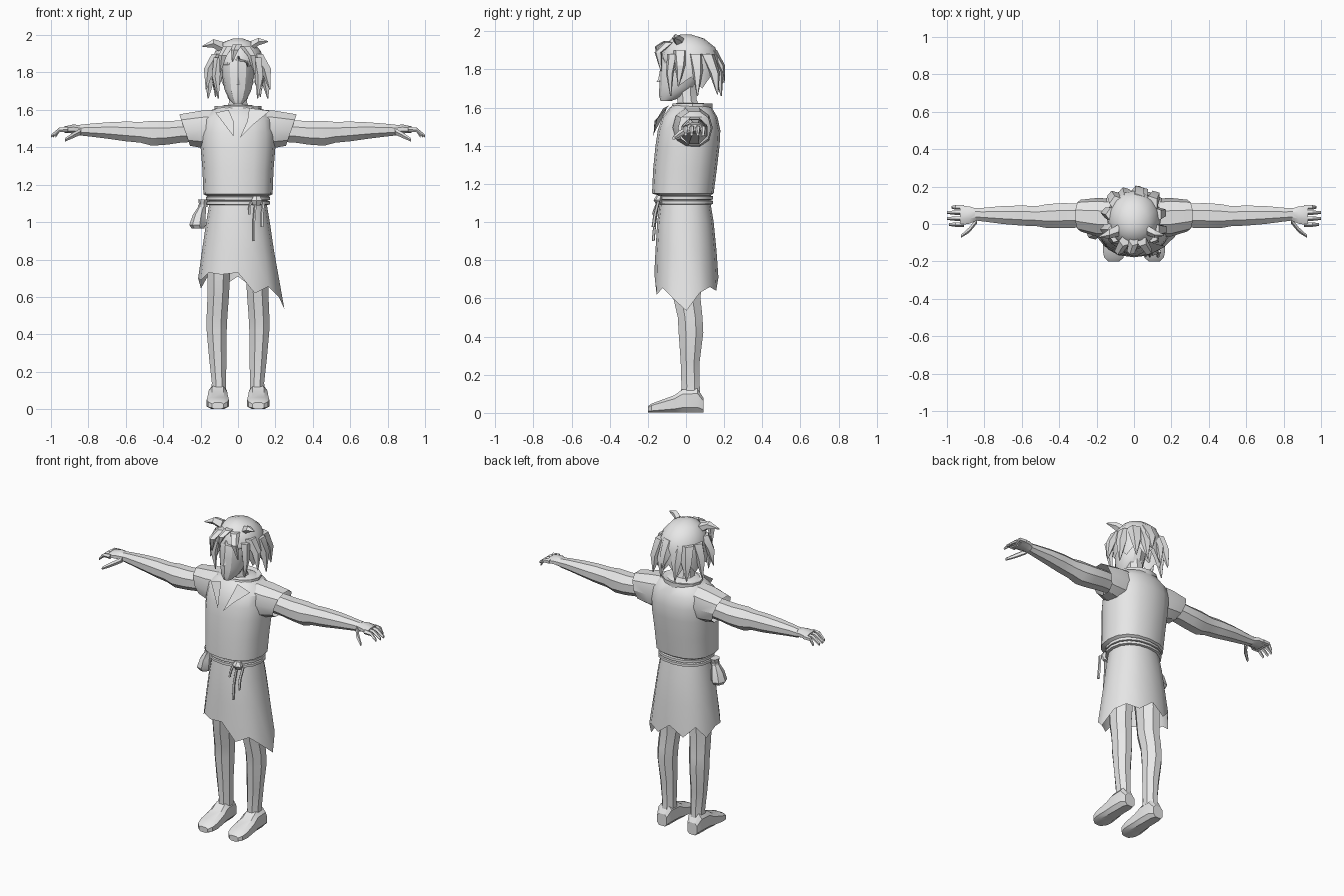
import bpy, bmesh, math
from mathutils import Vector

grey = bpy.data.materials.new("clay grey")
grey.diffuse_color = (0.8, 0.8, 0.8, 1)


def finish(name, bm, angle=30):
    bmesh.ops.recalc_face_normals(bm, faces=bm.faces)
    me = bpy.data.meshes.new(name)
    bm.to_mesh(me)
    bm.free()
    me.materials.append(grey)
    ob = bpy.data.objects.new(name, me)
    bpy.context.collection.objects.link(ob)
    bpy.ops.object.select_all(action='DESELECT')
    ob.select_set(True)
    bpy.context.view_layer.objects.active = ob
    bpy.ops.object.shade_smooth_by_angle(angle=math.radians(angle))
    return ob


def skin(name, rings, caps=(True, True), angle=30):
    """Bridge a list of equally sized point rings."""
    bm = bmesh.new()
    vs = [[bm.verts.new(p) for p in r] for r in rings]
    n = len(vs[0])
    for a, b in zip(vs, vs[1:]):
        for i in range(n):
            j = (i + 1) % n
            bm.faces.new((a[i], a[j], b[j], b[i]))
    if caps[0]:
        bm.faces.new(vs[0])
    if caps[1]:
        bm.faces.new(vs[-1])
    return finish(name, bm, angle)


def ring(c, ra, rb, axis='z', n=8, power=1.0, skew=0.0, turn=0.0):
    """Oval ring; power below 1 makes it boxier, skew leans an x ring."""
    pts = []
    for i in range(n):
        t = 2 * math.pi * (i + turn) / n
        u, v = [math.copysign(abs(f) ** power, f) if abs(f) > 1e-6 else 0
                for f in (math.cos(t), math.sin(t))]
        off = {'z': (ra * u, rb * v, 0), 'x': (skew * v, ra * u, rb * v),
               'y': (ra * u, 0, rb * v)}[axis]
        pts.append(Vector(c) + Vector(off))
    return pts


def tube(name, secs, axis='z', n=8, power=1.0, caps=(True, True), turn=0.5):
    """Sections are (x, y, z, radius a, radius b)."""
    return skin(name, [ring(s[:3], s[3], s[4], axis, n, power, 0, turn) for s in secs], caps)


def plate(name, pts):
    bm = bmesh.new()
    bm.faces.new([bm.verts.new(p) for p in pts])
    return finish(name, bm)


# tunic body: z, half width, front y, back y
body = [(1.10, .155, -.13, .125), (1.14, .165, -.145, .13), (1.15, .185, -.178, .145),
        (1.28, .19, -.172, .162), (1.40, .2, -.16, .176), (1.48, .2, -.148, .18),
        (1.55, .19, -.125, .165), (1.60, .14, -.085, .135), (1.625, .075, -.05, .09)]
skin("tunic", [ring((0, (f + b) / 2, z), w, (b - f) / 2, n=16, power=.85) for z, w, f, b in body])

# neck and head
tube("neck", [(0, .02, 1.58, .075, .07), (0, .005, 1.64, .052, .055), (0, 0, 1.73, .05, .055)])
tube("head", [(0, -.105, 1.635, .026, .028), (0, -.075, 1.66, .05, .066),
              (0, -.045, 1.71, .073, .095), (0, -.035, 1.78, .084, .104),
              (0, -.03, 1.86, .085, .1), (0, -.02, 1.93, .06, .08)], n=12, turn=0)
tube("nose", [(0, -.14, 1.735, .013, .014), (0, -.135, 1.75, .011, .01), (0, -.13, 1.80, .005, .006)], n=4, turn=0)

# hair cap with a ragged lower edge, starting at +x and going round the back
hem = [1.76, 1.70, 1.77, 1.69, 1.75, 1.68, 1.77, 1.70, 1.76, 1.72, 1.84, 1.84, 1.89, 1.83, 1.85, 1.72]
cap = [ring((0, 0, 1.982), .025, .03, n=16), ring((0, .01, 1.962), .08, .085, n=16),
       ring((0, .018, 1.915), .122, .135, n=16), ring((0, .024, 1.86), .138, .153, n=16)]
edge = ring((0, .028, 0), .142, .155, n=16)
mid = [Vector((p.x * 1.02, p.y, 1.86 + (h - 1.86) * .5)) for p, h in zip(edge, hem)]
cap.append(mid)
cap.append([Vector((p.x * .97, p.y * .97, h)) for p, h in zip(edge, hem)])
skin("hair_cap", cap, (True, False), 40)

# loose locks: root, bend, tip, thickness
locks = [((-.08, -.03, 1.93), (-.13, -.05, 1.955), (-.19, -.07, 1.94), .035),
         ((.07, -.03, 1.94), (.11, -.05, 1.965), (.16, -.06, 1.965), .03),
         ((-.05, -.09, 1.94), (-.08, -.145, 1.89), (-.095, -.13, 1.80), .03),
         ((.04, -.09, 1.94), (.075, -.145, 1.89), (.09, -.13, 1.79), .03),
         ((.0, -.09, 1.95), (-.015, -.145, 1.92), (-.03, -.15, 1.86), .028)]
for s in (-1, 1):
    locks += [((s * .10, -.03, 1.90), (s * .15, -.03, 1.82), (s * .17, -.04, 1.71), .04),
              ((s * .10, -.07, 1.88), (s * .115, -.085, 1.78), (s * .105, -.08, 1.66), .03),
              ((s * .11, .05, 1.88), (s * .145, .06, 1.79), (s * .16, .06, 1.66), .042),
              ((s * .09, .11, 1.88), (s * .11, .15, 1.78), (s * .12, .165, 1.67), .042),
              ((s * .04, .12, 1.88), (s * .05, .17, 1.78), (s * .05, .185, 1.66), .04)]
locks.append(((.02, .12, 1.9), (.02, .175, 1.82), (.03, .2, 1.73), .045))
for k, (a, b, c, r) in enumerate(locks):
    secs = [(*a, r, r), (*b, r * .8, r * .7), (*c, .003, .003)]
    sideways = abs(c[0] - a[0]) > abs(c[2] - a[2])
    tube(f"hair_lock_{k}", secs, 'x' if sideways else 'z', 5)

# collar flaps and neckline fold
plate("collar_flap_left", [(-.12, -.105, 1.585), (-.05, -.10, 1.60), (-.02, -.165, 1.53), (-.025, -.17, 1.46)])
plate("collar_flap_right", [(.06, -.09, 1.61), (.17, -.12, 1.595), (.08, -.165, 1.52), (.01, -.17, 1.45), (.05, -.15, 1.54)])
skin("collar", [ring((0, .03, 1.59), .125, .11, n=12), ring((0, .035, 1.622), .125, .105, n=12),
                ring((0, .025, 1.61), .07, .07, n=12)], (False, False))

for s, side in ((-1, "left"), (1, "right")):
    # sleeve, leaning outward at the top and open at the end
    skin(f"sleeve_{side}", [ring((s * x, y, z), ry, rz, 'x', 10, .9, s * k) for x, y, z, ry, rz, k in (
        (.09, .03, 1.50, .10, .11, 0), (.19, .035, 1.495, .105, .105, .01), (.285, .045, 1.492, .085, .088, .03))],
        (True, False))
    # arm
    arm = [(.2, .045, 1.49, .06, .065), (.3, .045, 1.485, .07, .064), (.38, .045, 1.477, .072, .068),
           (.46, .042, 1.475, .07, .072), (.52, .042, 1.48, .058, .06), (.6, .045, 1.485, .058, .057),
           (.7, .048, 1.49, .052, .047), (.8, .05, 1.492, .04, .036), (.85, .052, 1.492, .036, .03)]
    tube(f"arm_{side}", [(s * a[0], *a[1:]) for a in arm], 'x')
    # hand
    palm = [(.84, .05, 1.492, .034, .028), (.88, .048, 1.498, .05, .026), (.93, .045, 1.495, .056, .018)]
    tube(f"palm_{side}", [(s * a[0], *a[1:]) for a in palm], 'x')
    for k, (y, tip) in enumerate(((-.002, .99), (.03, 1.0), (.062, 1.0), (.09, .975))):
        f = [(.91, y, 1.495, .014, .015), (.955, y, 1.493, .013, .013), (tip, y, 1.46, .008, .009)]
        tube(f"finger_{side}_{k}", [(s * a[0], *a[1:]) for a in f], 'x', 5)
    th = [(.84, .02, 1.485, .018, .018), (.88, -.03, 1.465, .016, .016), (.925, -.065, 1.44, .009, .01)]
    tube(f"thumb_{side}", [(s * a[0], *a[1:]) for a in th], 'x', 5)
    # leg
    leg = [(.085, 0, 1.0, .08, .10), (.102, .003, .75, .066, .088), (.106, .005, .6, .062, .077),
           (.112, .022, .5, .06, .07), (.114, .026, .42, .058, .07), (.108, .022, .27, .05, .054),
           (.102, .024, .14, .041, .052), (.104, .024, .08, .045, .056)]
    tube(f"leg_{side}", [(s * a[0], *a[1:]) for a in leg])
    # shoe: y, half width, height
    shoe = [(.092, .036, .08), (.06, .05, .13), (-.02, .052, .125), (-.06, .056, .095), (-.14, .062, .065), (-.18, .054, .05), (-.2, .032, .036)]
    tube(f"shoe_{side}", [(s * .108, y, h / 2, w, h / 2) for y, w, h in shoe], 'y', 8, .6)

# skirt with a torn hem, starting at +x and going round the back
hem = [.535, .63, .66, .64, .71, .65, .72, .645, .70, .69, .73, .72, .73, .62, .655, .60]
sk = [ring((0, -.005, 1.12), .15, .13, n=16, power=.9), ring((0, -.003, 1.0), .17, .148, n=16, power=.9),
      ring((0, 0, .85), .192, .16, n=16, power=.9)]
low = ring((0, .002, 0), .213, .168, n=16, power=.9)
sk.append([Vector((p.x * (1 + max(0, .70 - h) * (p.x > .15)), p.y, h)) for p, h in zip(low, hem)])
skin("skirt", sk, (False, False))

# rope belt, knot and hanging ends
for k, z in enumerate((1.103, 1.127)):
    skin(f"belt_rope_{k}", [ring((0, -.005, z + d), .165 + e, .142 + e, n=16, power=.9)
                            for d, e in ((-.012, -.01), (-.008, .005), (.008, .005), (.012, -.01))])
tube("belt_knot", [(.1, -.14, 1.09, .02, .015), (.1, -.148, 1.115, .034, .022), (.1, -.14, 1.14, .02, .015)], n=6)
for k, (x, z, r) in enumerate(((.085, .90, .008), (.128, .975, .009), (.06, 1.04, .007))):
    tube(f"rope_end_{k}", [(x + .01, -.145, 1.11, r, r), (x, -.163, (z + 1.1) / 2, r, r), (x, -.172, z, r, r)], n=5)

# belt pouch
tube("pouch", [(-.212, -.03, .965, .035, .04), (-.215, -.03, .985, .046, .055), (-.205, -.03, 1.04, .036, .045),
               (-.188, -.03, 1.09, .02, .024), (-.185, -.03, 1.12, .028, .034)], n=7)
tube("pouch_tie", [(-.188, -.03, 1.08, .026, .03), (-.186, -.03, 1.095, .026, .03)], n=7)
